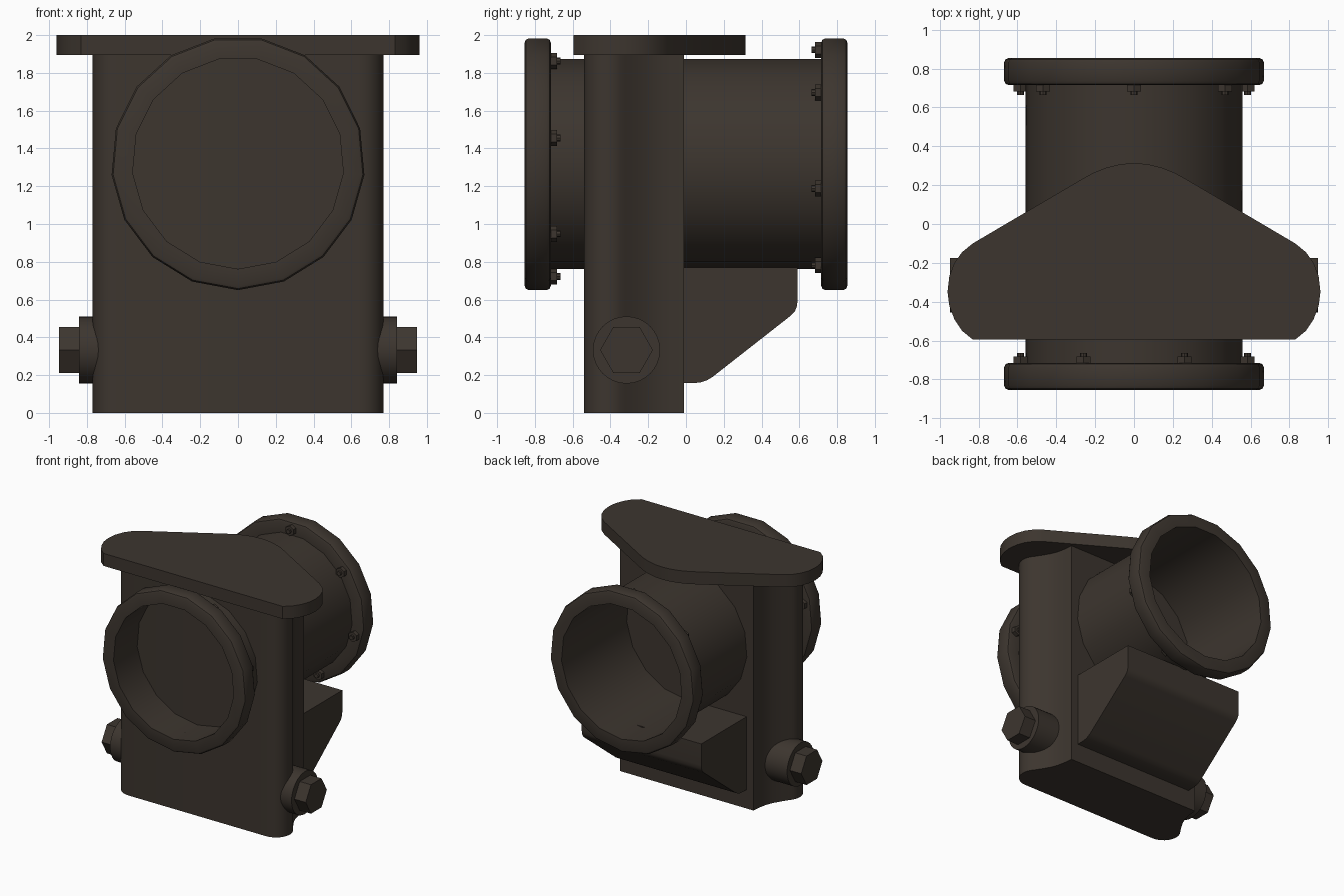
import bpy, bmesh, math
from mathutils import Matrix, Vector

if "Cube" in bpy.data.objects:
    bpy.data.objects.remove(bpy.data.objects["Cube"])

mat = bpy.data.materials.new("dark brown metal")
mat.diffuse_color = (0.046, 0.036, 0.028, 1)
mat.use_nodes = True
mat.node_tree.nodes["Principled BSDF"].inputs["Base Color"].default_value = mat.diffuse_color
CZ = 1.322      # height of the pipe axis
SIDES = 17


def finish(bm, name):
    bmesh.ops.recalc_face_normals(bm, faces=bm.faces)
    me = bpy.data.meshes.new(name)
    bm.to_mesh(me)
    bm.free()
    me.materials.append(mat)
    ob = bpy.data.objects.new(name, me)
    bpy.context.collection.objects.link(ob)
    bpy.ops.object.select_all(action='DESELECT')
    bpy.context.view_layer.objects.active = ob
    ob.select_set(True)
    bpy.ops.object.shade_smooth_by_angle(angle=math.radians(35))
    return ob


def prism(name, pts, direction):
    """Extrude a closed outline of 3D points."""
    bm = bmesh.new()
    f = bm.faces.new([bm.verts.new(p) for p in pts])
    r = bmesh.ops.extrude_face_region(bm, geom=[f], use_keep_orig=True)
    vs = [v for v in r["geom"] if isinstance(v, bmesh.types.BMVert)]
    bmesh.ops.translate(bm, verts=vs, vec=Vector(direction))
    return finish(bm, name)


def mirrored(half):
    """Close a right-half outline across x = 0."""
    return half + [(-x, y) for x, y in reversed(half) if x > 0.001]


def lathe(name, prof, closed):
    """Turn (radius, y) points around the pipe axis."""
    bm = bmesh.new()
    rows = []
    for k in range(SIDES):
        a = -math.pi / 2 + 2 * math.pi * k / SIDES
        rows.append([bm.verts.new((r * math.cos(a), y, CZ + r * math.sin(a)))
                     for r, y in prof])
    n = len(prof)
    for k in range(SIDES):
        p, q = rows[k], rows[(k + 1) % SIDES]
        for i in range(n if closed else n - 1):
            j = (i + 1) % n
            bm.faces.new((p[i], p[j], q[j], q[i]))
    return finish(bm, name)


def cyl(bm, start, end, radius, sides, roll=0.0):
    """Add a capped cylinder between two points."""
    a, b = Vector(start), Vector(end)
    d = b - a
    m = (Matrix.Translation((a + b) / 2) @ d.to_track_quat('Z', 'Y').to_matrix().to_4x4()
         @ Matrix.Rotation(roll, 4, 'Z'))
    bmesh.ops.create_cone(bm, cap_ends=True, segments=sides, radius1=radius,
                          radius2=radius, depth=d.length, matrix=m)


# main body with bulging front columns and narrower back
arc = [(0.64 + 0.13 * math.cos(t), -0.41 + 0.13 * math.sin(t))
       for t in [math.radians(-90 + 15 * i) for i in range(10)]]
half = arc + [(0.695, -0.26), (0.665, -0.21), (0.64, -0.15), (0.626, -0.08), (0.62, -0.01)]
prism("main_body", [(x, y, 0) for x, y in mirrored(half)], (0, 0, 1.9))

# top mounting plate
half = [(0.83, -0.595), (0.885, -0.55), (0.925, -0.49), (0.951, -0.42), (0.96, -0.35),
        (0.951, -0.27), (0.925, -0.2), (0.885, -0.145), (0.83, -0.1), (0.27, 0.23),
        (0.21, 0.263), (0.14, 0.291), (0.07, 0.308), (0.0, 0.314)]
prism("top_plate", [(x, y, 1.895) for x, y in mirrored(half)], (0, 0, 0.105))

# support bracket under the rear pipe
side = [(-0.05, 0.158), (0.045, 0.158), (0.08, 0.162), (0.11, 0.172), (0.14, 0.19),
        (0.555, 0.515), (0.575, 0.535), (0.586, 0.56), (0.59, 0.59), (0.59, 0.77), (-0.05, 0.77)]
prism("pipe_support", [(-0.555, y, z) for y, z in side], (1.11, 0, 0))

for s, label, inner in ((-1, "front", -0.5), (1, "rear", -0.05)):
    # pipe wall
    lathe(label + "_pipe", [(0.56, inner), (0.56, s * 0.73)], False)
    # rounded flange ring
    lathe(label + "_flange", [(r, s * y) for r, y in (
        (0.56, 0.716), (0.65, 0.716), (0.664, 0.722), (0.672, 0.738),
        (0.672, 0.832), (0.664, 0.848), (0.65, 0.854), (0.56, 0.854))], True)
    # seven flange bolts, flipped upside down at the front
    bm = bmesh.new()
    for k in range(7):
        a = s * math.pi / 2 + 2 * math.pi * k / 7
        x, z = 0.6 * math.cos(a), CZ + 0.6 * math.sin(a)
        cyl(bm, (x, s * 0.72, z), (x, s * 0.683, z), 0.042, 6)
        cyl(bm, (x, s * 0.69, z), (x, s * 0.664, z), 0.018, 8)
    finish(bm, label + "_flange_bolts")

for s, label in ((-1, "left"), (1, "right")):
    # round boss and hex plug low on each side
    bm = bmesh.new()
    cyl(bm, (s * 0.6, -0.315, 0.333), (s * 0.842, -0.315, 0.333), 0.178, 32)
    finish(bm, label + "_boss")
    bm = bmesh.new()
    for k in range(1):
        hexa = [bm.verts.new((s * 0.83, -0.315 + 0.14 * math.cos(math.radians(60 * i)),
                              0.333 + 0.14 * math.sin(math.radians(60 * i)))) for i in range(6)]
        f = bm.faces.new(hexa)
        r = bmesh.ops.extrude_face_region(bm, geom=[f], use_keep_orig=True)
        bmesh.ops.translate(bm, vec=(s * 0.117, 0, 0),
                            verts=[v for v in r["geom"] if isinstance(v, bmesh.types.BMVert)])
    finish(bm, label + "_hex_plug")
